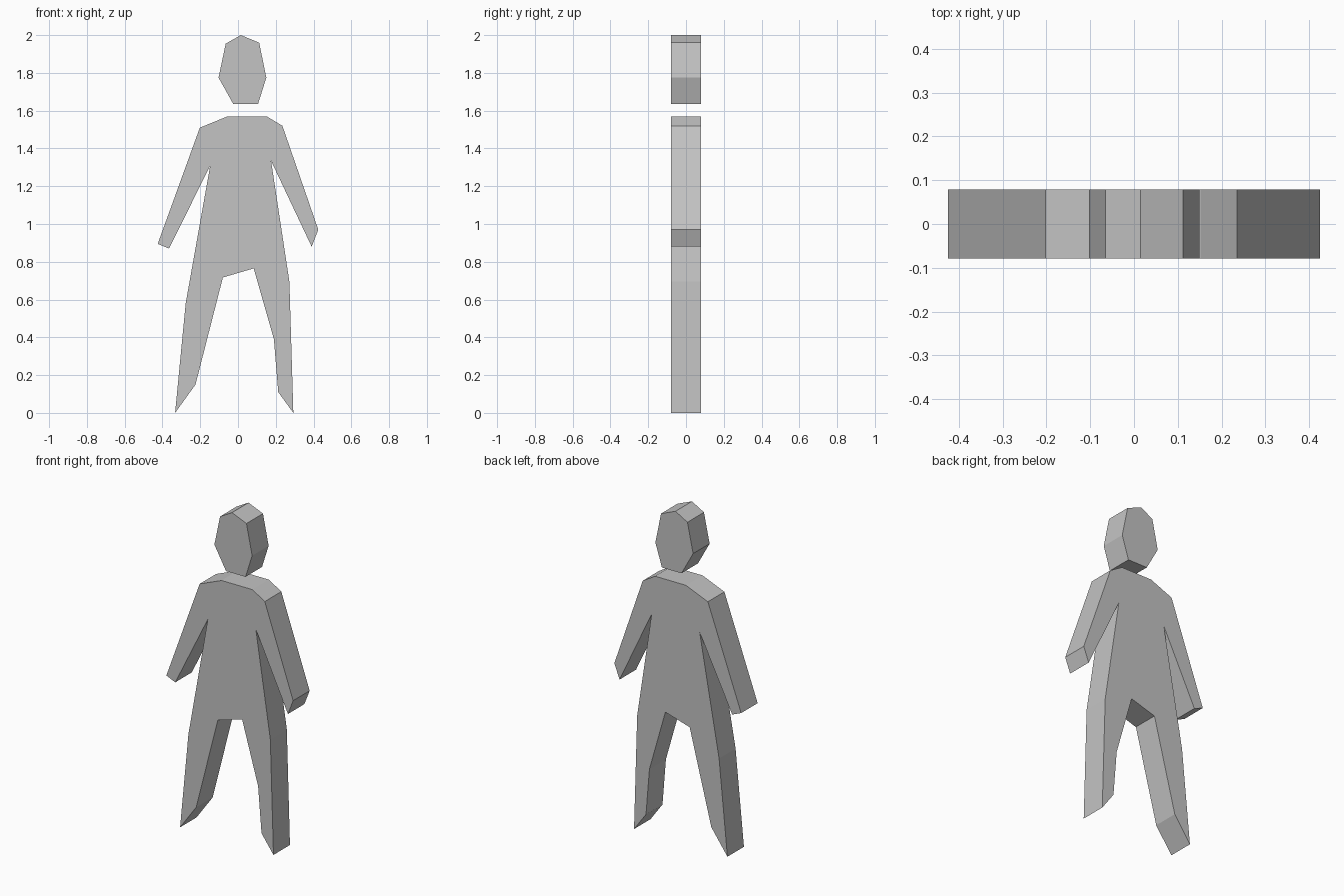
import bpy
import bmesh

cube = bpy.data.objects.get("Cube")
if cube:
    bpy.data.objects.remove(cube, do_unlink=True)

DEPTH = 0.158

grey = bpy.data.materials.new("plain_grey")
grey.use_nodes = True
colour = (0.55, 0.55, 0.55, 1)
grey.diffuse_color = colour
grey.node_tree.nodes["Principled BSDF"].inputs["Base Color"].default_value = colour


def slab(name, outline):
    """Extrude a front outline (x, z) into a slab centred on y = 0."""
    bm = bmesh.new()
    front = bm.faces.new([bm.verts.new((x, -DEPTH / 2, z)) for x, z in outline])
    result = bmesh.ops.extrude_face_region(bm, geom=[front], use_keep_orig=True)
    back = [v for v in result["geom"] if isinstance(v, bmesh.types.BMVert)]
    bmesh.ops.translate(bm, verts=back, vec=(0, DEPTH, 0))
    bmesh.ops.recalc_face_normals(bm, faces=bm.faces)
    mesh = bpy.data.meshes.new(name)
    bm.to_mesh(mesh)
    bm.free()
    mesh.materials.append(grey)
    obj = bpy.data.objects.new(name, mesh)
    bpy.context.collection.objects.link(obj)
    return obj


# Floating head
slab("head", [(0.015, 2), (-0.065, 1.955), (-0.103, 1.775), (-0.025, 1.635),
              (0.106, 1.635), (0.15, 1.775), (0.112, 1.96)])

# Body outline, built from its limbs in order around the figure
right_arm = [(-0.055, 1.57), (-0.202, 1.51), (-0.425, 0.895),
             (-0.365, 0.87), (-0.147, 1.31)]
right_leg = [(-0.277, 0.58), (-0.333, 0), (-0.225, 0.15), (-0.08, 0.717)]
left_leg = [(0.083, 0.765), (0.19, 0.39), (0.213, 0.11),
            (0.293, 0), (0.272, 0.695)]
left_arm = [(0.175, 1.335), (0.39, 0.88), (0.425, 0.97),
            (0.235, 1.52), (0.152, 1.57)]
slab("body", right_arm + right_leg + left_leg + left_arm)
